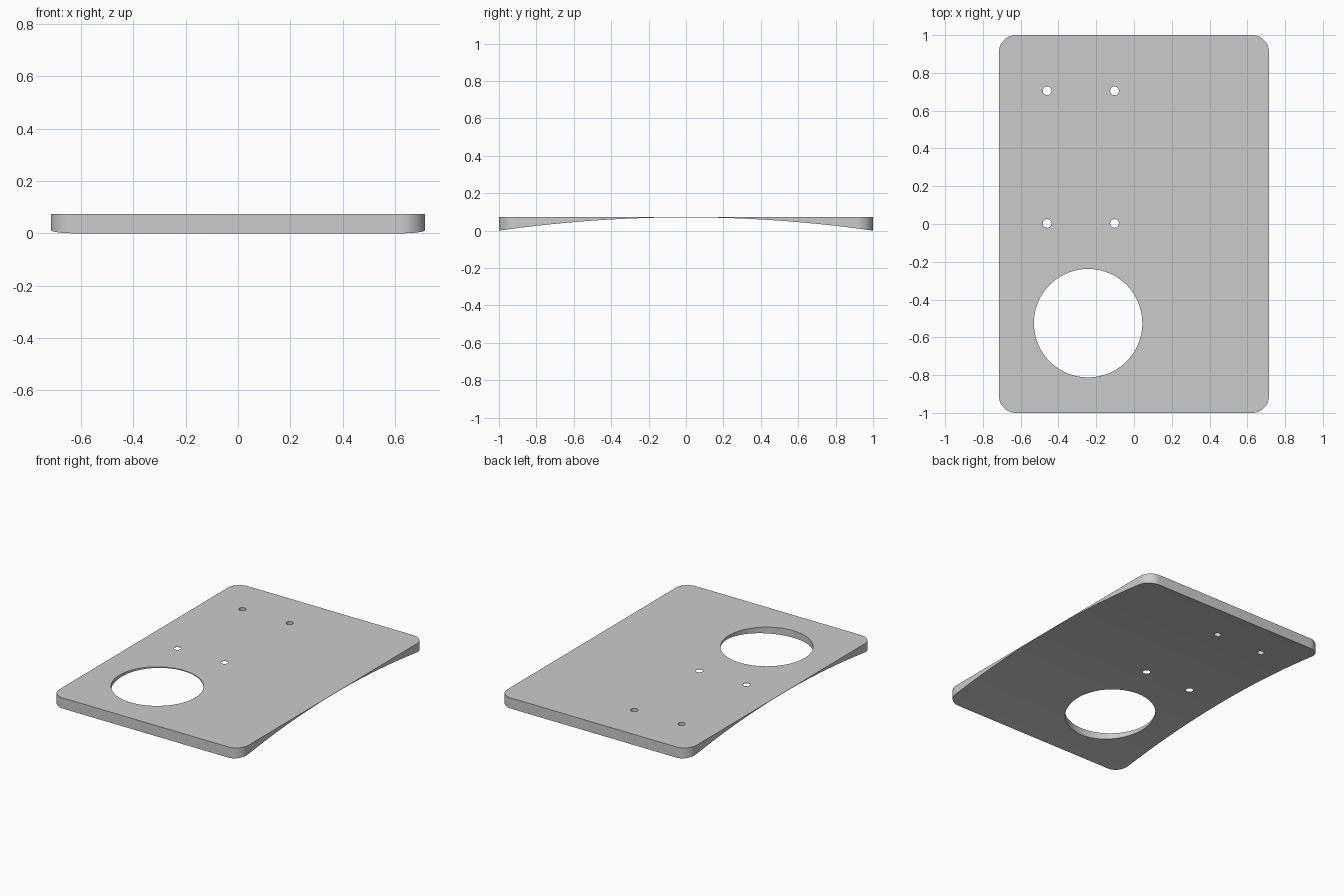
import bpy, bmesh
from math import sin, cos, pi, asin

cube = bpy.data.objects.get("Cube")
if cube:
    bpy.data.objects.remove(cube, do_unlink=True)

HALF_X, HALF_Y, TOP = 0.715, 1.0, 0.073
CORNER = 0.09
ARCH = 0.071          # rise of the hollow underside

grey = bpy.data.materials.new("plain grey")
grey.use_nodes = True
grey.diffuse_color = (0.6, 0.6, 0.6, 1)
grey.node_tree.nodes["Principled BSDF"].inputs["Base Color"].default_value = (0.6, 0.6, 0.6, 1)


def prism(name, points, offset):
    """Closed solid made by sweeping a polygon of 3D points along an offset."""
    bm = bmesh.new()
    face = bm.faces.new([bm.verts.new(p) for p in points])
    swept = bmesh.ops.extrude_face_region(bm, geom=[face])["geom"]
    bmesh.ops.translate(bm, vec=offset, verts=[g for g in swept if isinstance(g, bmesh.types.BMVert)])
    bmesh.ops.recalc_face_normals(bm, faces=bm.faces)
    mesh = bpy.data.meshes.new(name)
    bm.to_mesh(mesh)
    bm.free()
    mesh.materials.append(grey)
    obj = bpy.data.objects.new(name, mesh)
    bpy.context.collection.objects.link(obj)
    return obj


def arc(cx, cy, r, start, end, steps):
    angles = [start + (end - start) * i / steps for i in range(steps + 1)]
    return [(cx + r * cos(a), cy + r * sin(a)) for a in angles]


# Rounded rectangular plate
outline = []
for i, (sx, sy) in enumerate([(1, 1), (-1, 1), (-1, -1), (1, -1)]):
    outline += arc(sx * (HALF_X - CORNER), sy * (HALF_Y - CORNER), CORNER,
                   i * pi / 2, (i + 1) * pi / 2, 12)
plate = prism("plate", [(x, y, 0) for x, y in outline], (0, 0, TOP))

# Cutter for the shallow arched underside, running across the width
radius = (HALF_Y ** 2 + ARCH ** 2) / (2 * ARCH)
spread = asin(1.02 * HALF_Y / radius)
profile = arc(0, ARCH - radius, radius, pi / 2 - spread, pi / 2 + spread, 48)
profile += [(-1.02, -0.3), (1.02, -0.3)]
cutters = [prism("underside_cutter", [(-1, y, z) for y, z in profile], (2, 0, 0))]

# Cutters for the large opening and four screw holes
holes = [(-0.243, -0.525, 0.287, 96)]
holes += [(x, y, 0.023, 32) for x in (-0.46, -0.103) for y in (0.003, 0.705)]
for cx, cy, r, n in holes:
    ring = arc(cx, cy, r, 0, 2 * pi, n)[:-1]
    cutters.append(prism("hole_cutter", [(x, y, -0.5) for x, y in ring], (0, 0, 1)))

for cutter in cutters:
    mod = plate.modifiers.new("cut", "BOOLEAN")
    mod.operation = "DIFFERENCE"
    mod.solver = "EXACT"
    mod.object = cutter

# Bake the cuts, then drop the cutters
graph = bpy.context.evaluated_depsgraph_get()
result = bpy.data.meshes.new_from_object(plate.evaluated_get(graph))
plate.modifiers.clear()
plate.data = result
result.name = "plate"
for cutter in cutters:
    bpy.data.objects.remove(cutter, do_unlink=True)
result.materials.clear()
result.materials.append(grey)
for poly in result.polygons:
    poly.material_index = 0

# Smooth curved walls with crisp rims
bpy.ops.object.select_all(action="DESELECT")
plate.select_set(True)
bpy.context.view_layer.objects.active = plate
bpy.ops.object.shade_smooth_by_angle(angle=pi / 6)
